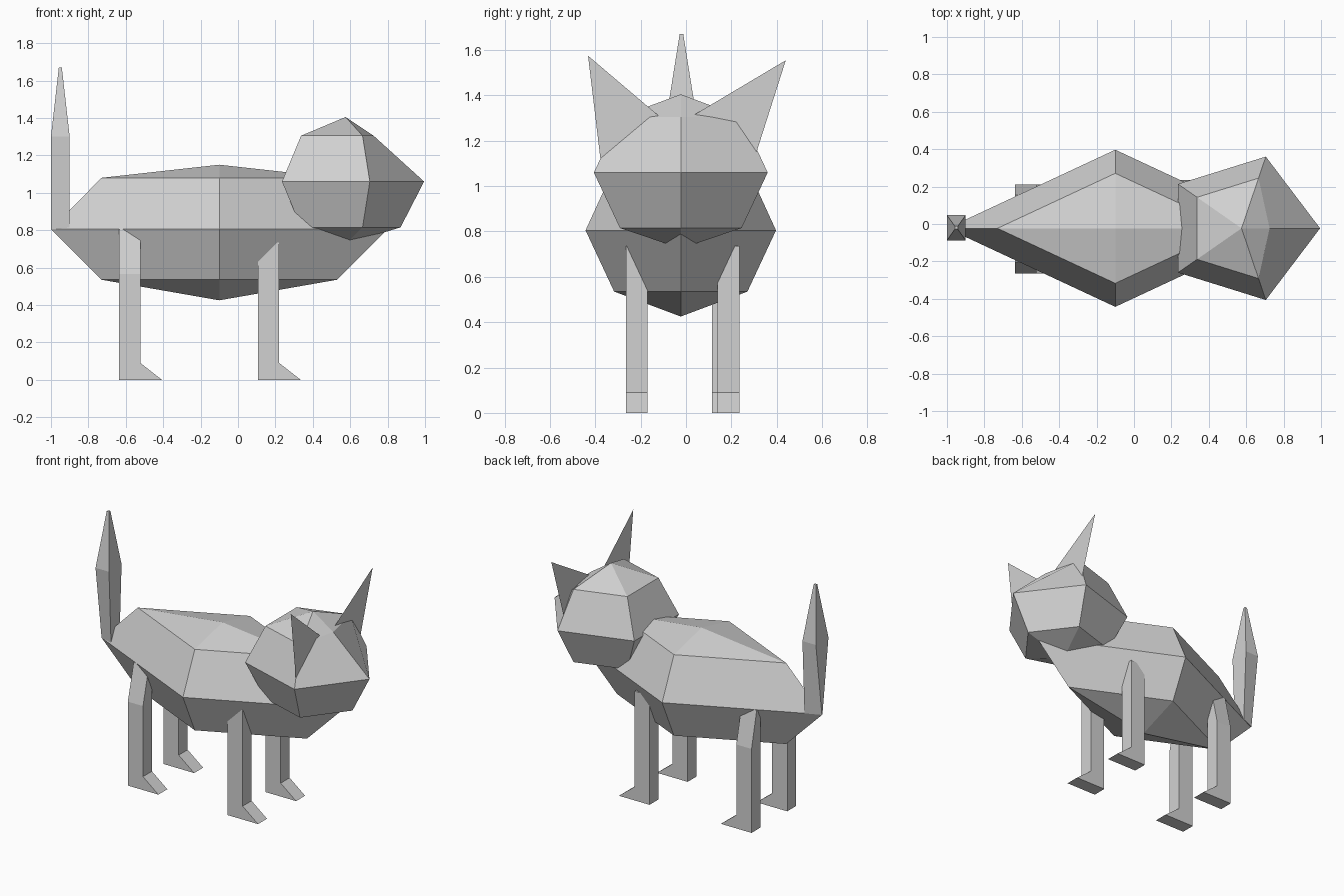
import bpy
import bmesh
from math import cos, sin, tau

cube = bpy.data.objects.get("Cube")
if cube:
    bpy.data.objects.remove(cube, do_unlink=True)

MID_Y = -0.023

grey = bpy.data.materials.new("plain_grey")
grey.use_nodes = True
GREY = (0.64, 0.64, 0.64, 1)
grey.diffuse_color = GREY
grey.node_tree.nodes["Principled BSDF"].inputs["Base Color"].default_value = GREY


def finish(name, bm):
    bmesh.ops.recalc_face_normals(bm, faces=bm.faces)
    mesh = bpy.data.meshes.new(name)
    bm.to_mesh(mesh)
    bm.free()
    mesh.materials.append(grey)
    obj = bpy.data.objects.new(name, mesh)
    bpy.context.collection.objects.link(obj)
    return obj


def loft(bm, rings):
    """Skin a stack of vertex rings; single-point rings become tips."""
    rings = [[bm.verts.new(p) for p in ring] for ring in rings]
    for low, high in zip(rings, rings[1:]):
        n = max(len(low), len(high))
        for i in range(n):
            j = (i + 1) % n
            loop = [low[i % len(low)], low[j % len(low)],
                    high[j % len(high)], high[i % len(high)]]
            bm.faces.new(list(dict.fromkeys(loop)))
    for cap in (rings[0], rings[-1]):
        if len(cap) > 2:
            bm.faces.new(cap)
    return rings


def gem(name, x, rx, ry, sides, bottom, low, mid, high, top):
    """Faceted ball: two tips, a wide middle ring and two narrower rings."""
    def ring(z, k):
        return [(x + k * rx * cos(tau * i / sides),
                 MID_Y + k * ry * sin(tau * i / sides), z) for i in range(sides)]
    bm = bmesh.new()
    rings = loft(bm, [[(x, MID_Y, bottom)], ring(low, 0.7), ring(mid, 1),
                      ring(high, 0.7), [(x, MID_Y, top)]])
    return bm, rings


# Body
bm, _ = gem("body", -0.1, 0.9, 0.42, 4, 0.425, 0.535, 0.805, 1.08, 1.15)
finish("body", bm)

# Head, with the brow pulled back above the nose
bm, rings = gem("head", 0.575, 0.42, 0.403, 5, 0.725, 0.815, 1.06, 1.305, 1.405)
rings[3][0].co.x = 0.725
finish("head", bm)


# Ears: flat triangles rooted inside the head
def ear(name, points):
    bm = bmesh.new()
    bm.faces.new([bm.verts.new((0.695, y, z)) for y, z in points])
    finish(name, bm)


ear("ear_far", [(0.44, 1.555), (0.04, 1.317), (0.295, 1.1)])
ear("ear_near", [(-0.432, 1.575), (-0.375, 1.1), (-0.12, 1.31)])


# Tail: narrow root, square middle, tiny blunt tip
def square(z, half_x, back, front):
    return [(-0.95 + sx * half_x, -0.02 + sy * (front if sx > 0 else back), z)
            for sx, sy in ((-1, -1), (1, -1), (1, 1), (-1, 1))]


bm = bmesh.new()
loft(bm, [square(0.805, 0.05, 0.003, 0.045), square(1.3, 0.05, 0.067, 0.067),
          square(1.67, 0.008, 0.008, 0.008)])
finish("tail", bm)


# Legs: side profile with a wedge foot, extruded sideways
def leg(name, x, inner, outer, knee, top, top_outer):
    sole = [(x, 0), (x + 0.228, 0), (x + 0.113, 0.09)]
    bm = bmesh.new()
    outline = sole + [(x + 0.113, knee), (x, knee)]
    sides = [[bm.verts.new((px, y, pz)) for px, pz in outline] for y in (inner, outer)]
    for side in sides:
        bm.faces.new(side)
    for i in range(len(outline)):
        j = (i + 1) % len(outline)
        if i != 3:
            bm.faces.new((sides[0][i], sides[0][j], sides[1][j], sides[1][i]))
    # Upper part leaning into the body
    base = [sides[0][3], sides[0][4], sides[1][4], sides[1][3]]
    tops = [bm.verts.new((v.co.x, y, top))
            for v, y in zip(base, (inner, inner, top_outer, top_outer))]
    for i in range(4):
        j = (i + 1) % 4
        bm.faces.new((base[i], base[j], tops[j], tops[i]))
    bm.faces.new(tops)
    finish(name, bm)


leg("hind_leg_near", -0.635, -0.17, -0.265, 0.565, 0.805, -0.203)
leg("hind_leg_far", -0.635, 0.115, 0.21, 0.565, 0.805, 0.155)
leg("front_leg_near", 0.107, -0.17, -0.265, 0.565, 0.735, -0.265)
leg("front_leg_far", 0.107, 0.14, 0.235, 0.565, 0.735, 0.235)
